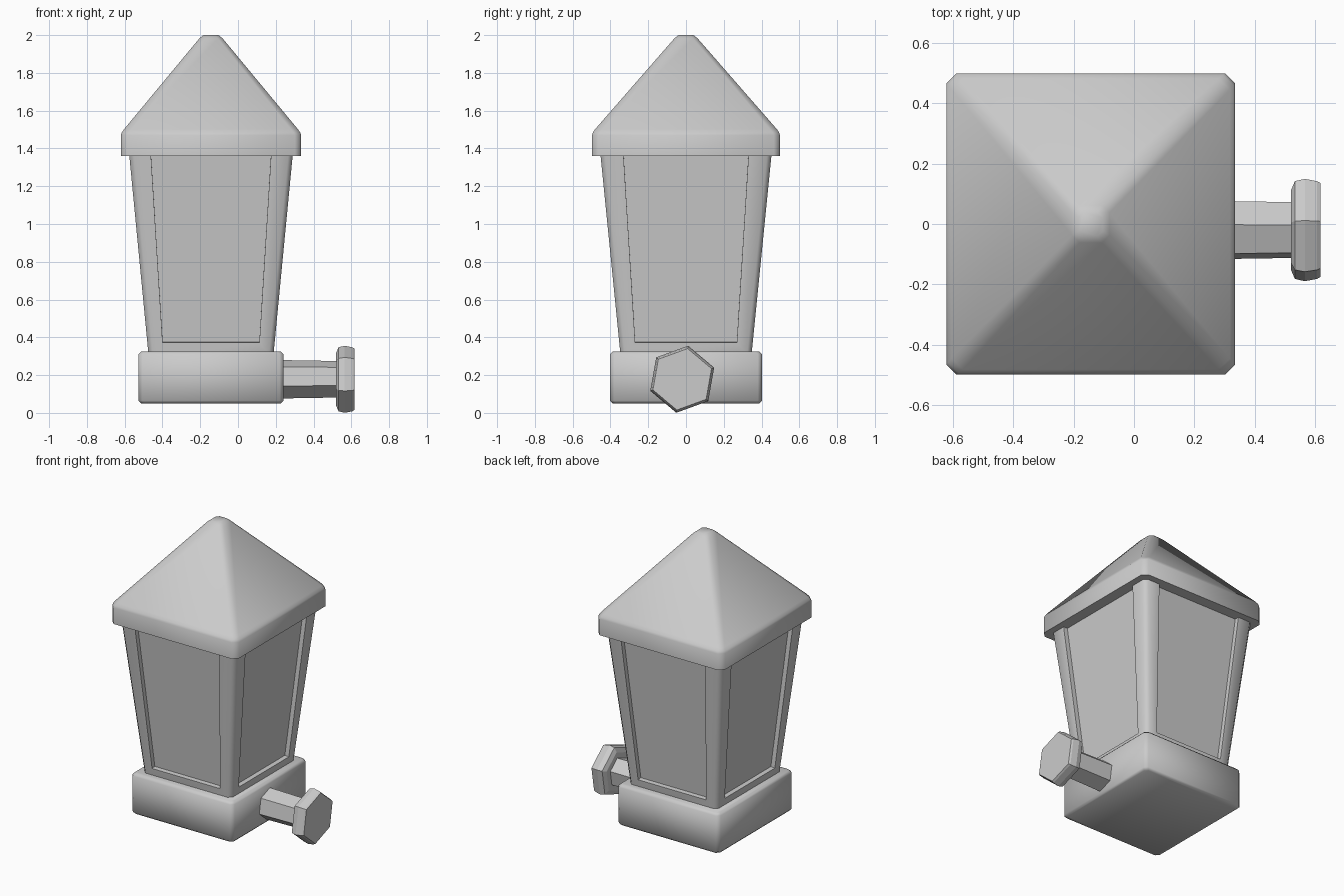
import bpy, bmesh, math
from mathutils import Vector

if "Cube" in bpy.data.objects:
    bpy.data.objects.remove(bpy.data.objects["Cube"])

CX = -0.143  # centre line of the lantern


def finish(bm, name, angle=None):
    bmesh.ops.recalc_face_normals(bm, faces=bm.faces)
    me = bpy.data.meshes.new(name)
    bm.to_mesh(me)
    bm.free()
    ob = bpy.data.objects.new(name, me)
    bpy.context.collection.objects.link(ob)
    if angle:
        bpy.ops.object.select_all(action='DESELECT')
        ob.select_set(True)
        bpy.context.view_layer.objects.active = ob
        bpy.ops.object.shade_smooth_by_angle(angle=math.radians(angle))
    return ob


def loft(rings):
    """Closed solid through rings of points with equal counts."""
    bm = bmesh.new()
    loops = [[bm.verts.new(p) for p in r] for r in rings]
    n = len(loops[0])
    for a, b in zip(loops, loops[1:]):
        for i in range(n):
            j = (i + 1) % n
            bm.faces.new((a[i], a[j], b[j], b[i]))
    bm.faces.new(loops[0][::-1])
    bm.faces.new(loops[-1])
    bm.normal_update()
    return bm


def square(hx, hy, c, z):
    """Rectangle with chamfered corners."""
    pts = [(hx, -hy + c), (hx, hy - c), (hx - c, hy), (-hx + c, hy),
           (-hx, hy - c), (-hx, -hy + c), (-hx + c, -hy), (hx - c, -hy)]
    return [(CX + x, y, z) for x, y in pts]


def hexagon(x, r):
    """Tilted hexagon around the knob axis."""
    return [(x, -0.02 + r * math.cos(math.radians(20 + 60 * i)),
             0.178 + r * math.sin(math.radians(20 + 60 * i))) for i in range(6)]


# Base block with softened edges
finish(loft([square(0.37, 0.387, 0.02, 0.05), square(0.385, 0.402, 0.022, 0.065),
             square(0.385, 0.402, 0.022, 0.31), square(0.37, 0.387, 0.02, 0.325)]),
       "base", 50)

# Roof with chamfered hips and eave
finish(loft([square(0.477, 0.498, 0.033, 1.36), square(0.477, 0.498, 0.033, 1.47),
             square(0.472, 0.493, 0.035, 1.485), square(0.460, 0.481, 0.037, 1.502),
             square(0.062, 0.062, 0.025, 1.982), square(0.04, 0.04, 0.018, 2.0)]),
       "roof", 60)

# Tapered body with a recessed panel on each side
Z0, Z1 = 0.31, 1.42
bm = loft([square(0.331, 0.347, 0.024, Z0), square(0.438, 0.458, 0.024, Z1)])
sides = [f for f in bm.faces if abs(f.normal.z) < 0.5 and
         max(abs(f.normal.x), abs(f.normal.y)) > 0.9]
for f in sides:
    along_x = abs(f.normal.y) > 0.9
    nrm, origin = f.normal.copy(), f.calc_center_median()
    bmesh.ops.inset_region(bm, faces=[f], thickness=0.04)
    for v in f.verts:  # place panel corners on the sloping side
        top = v.co.z > origin.z
        z = 1.40 if top else 0.372
        w = (0.32 if top else 0.256) + (0 if along_x else 0.013)
        out = -nrm.z * (z - origin.z)
        if along_x:
            v.co = Vector((CX + math.copysign(w, v.co.x - CX), origin.y + out / nrm.y, z))
        else:
            v.co = Vector((origin.x + out / nrm.x, math.copysign(w, v.co.y), z))
    bmesh.ops.inset_region(bm, faces=[f], thickness=0.0001)
    for v in f.verts:
        v.co -= nrm * 0.03
finish(bm, "body", 50)

# Side stem and faceted knob
finish(loft([hexagon(0.20, 0.103), hexagon(0.24, 0.103), hexagon(0.53, 0.098)]), "knob_stem")
finish(loft([hexagon(0.519, 0.14), hexagon(0.532, 0.172), hexagon(0.565, 0.18),
             hexagon(0.605, 0.172), hexagon(0.617, 0.165)]), "knob_head")
